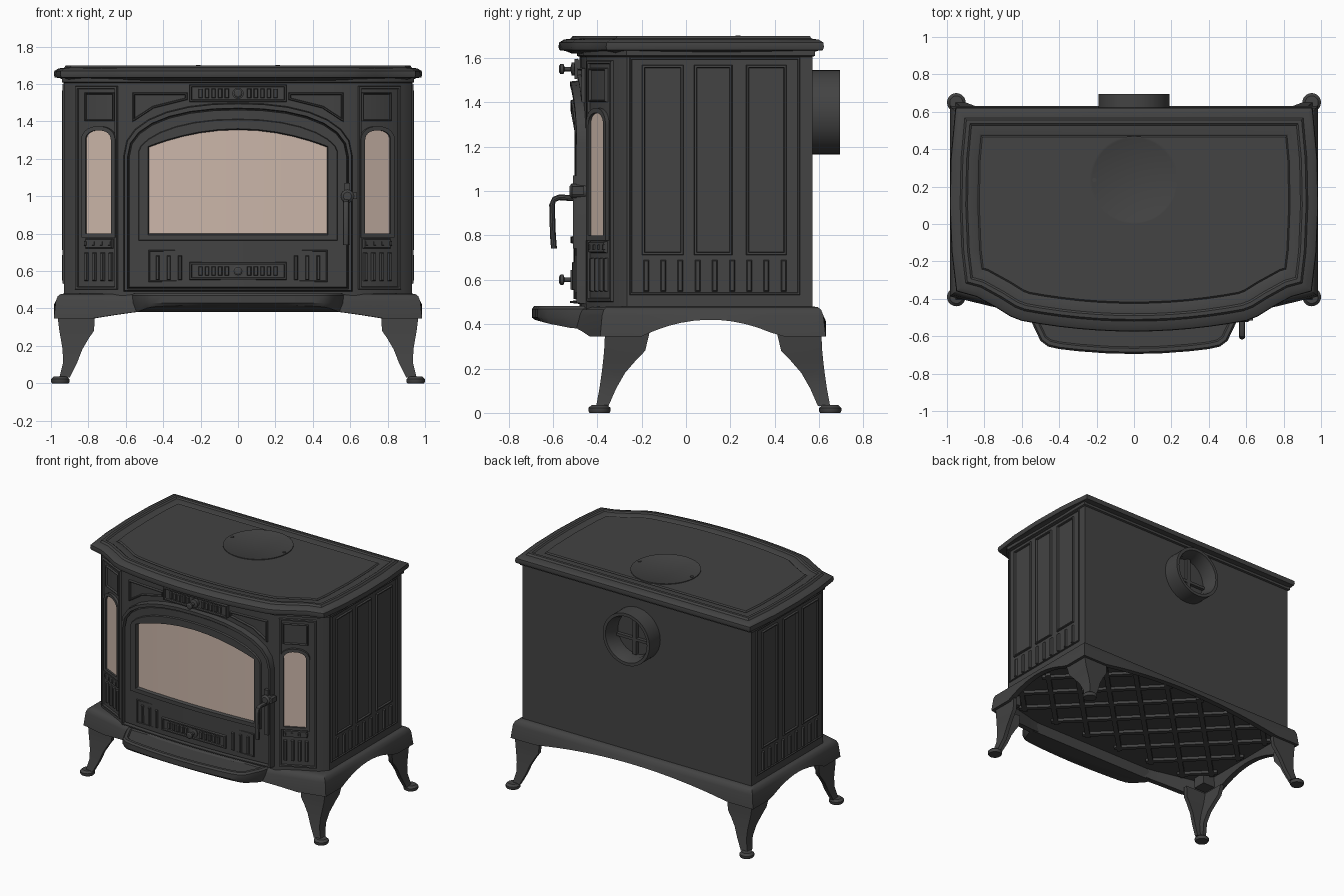
import bpy, bmesh, math
from mathutils import Vector

if "Cube" in bpy.data.objects:
    bpy.data.objects.remove(bpy.data.objects["Cube"])

def material(name, rgb):
    m = bpy.data.materials.new(name)
    m.diffuse_color = (*rgb, 1)
    m.use_nodes = True
    m.node_tree.nodes["Principled BSDF"].inputs["Base Color"].default_value = m.diffuse_color
    return m

IRON = material("cast iron", (0.056, 0.056, 0.056))
GLASS = material("warm glass", (0.60, 0.47, 0.40))
parts = {}

# ---------- helpers ----------
def loft(name, rings, closed=False):
    """Skin matching rings into the named part; capped unless closed."""
    bm = parts.setdefault(name, bmesh.new())
    vs = [[bm.verts.new(p) for p in r] for r in rings]
    n = len(vs[0])
    pairs = list(zip(vs, vs[1:])) + ([(vs[-1], vs[0])] if closed else [])
    for a, b in pairs:
        for i in range(n):
            j = (i + 1) % n
            bm.faces.new((a[i], a[j], b[j], b[i]))
    if not closed:
        bm.faces.new(vs[0][::-1])
        bm.faces.new(vs[-1])

def offset(poly, d):
    """Inset a counter-clockwise polygon by d."""
    out = []
    for i, b in enumerate(poly):
        a, c, b = Vector(poly[i - 1]), Vector(poly[(i + 1) % len(poly)]), Vector(b)
        e, f = (b - a).normalized(), (c - b).normalized()
        n1, n2 = Vector((-e.y, e.x)), Vector((-f.y, f.x))
        out.append(tuple(b + (n1 + n2) * d / max(0.3, 1 + n1.dot(n2))))
    return out

def sym(right):
    return right + [(-x, y) for x, y in reversed(right) if x > 1e-6]

def resample(poly, step):
    out = []
    for i, a in enumerate(poly):
        a, b = Vector(a), Vector(poly[(i + 1) % len(poly)])
        k = max(1, round((b - a).length / step))
        out += [tuple(a.lerp(b, t / k)) for t in range(k)]
    return out

def rect(u0, u1, v0, v1):
    return [(u0, v0), (u1, v0), (u1, v1), (u0, v1)]

def arch(c, h, z0, zs, zt, p=2.3, q=0.45, n=14):
    ts = [-math.cos(math.pi * i / n) for i in range(n + 1)]
    top = [(c + h * t, zs + (zt - zs) * max(0, 1 - abs(t) ** p) ** q) for t in reversed(ts)]
    return [(c + h * t, z0) for t in ts] + top

def plate(name, poly, place, w0, w1, inner=None, b=0.006):
    """Slab or frame standing out of a wall from w0 to w1."""
    P = lambda pts, w: [place(u, v, w) for u, v in pts]
    if inner:
        loft(name, [P(poly, w0), P(offset(poly, b), w1), P(offset(inner, -b), w1), P(inner, w0)], True)
    else:
        loft(name, [P(poly, w0), P(offset(poly, b), w1)])

def frame(name, poly, place, w, border):
    plate(name, poly, place, -0.004, w, offset(poly, border), 0.004)

def box(name, x0, x1, y0, y1, z0, z1):
    loft(name, [[(x, y, z) for x, y in rect(x0, x1, y0, y1)] for z in (z0, z1)])

def lathe(name, prof, cx, c2, axis, n=32):
    rings = []
    for r, t in prof:
        cs = [(cx + r * math.cos(2 * math.pi * i / n), c2 + r * math.sin(2 * math.pi * i / n)) for i in range(n)]
        rings.append([(a, t, b) if axis == 'y' else (a, b, t) for a, b in cs])
    loft(name, rings)

# ---------- wall placements: (u, height, distance out) -> point ----------
def front_y(x):
    return -0.48 + 0.03 * (x / 0.62) ** 2
def front(u, v, w):
    return (u, front_y(u) - w, v)
def side(s):
    return lambda u, v, w: (s * (0.93 + w), u, v)
def facet(s):
    return lambda u, v, w: (s * (u + 0.44 * w), -0.32 - (0.885 - u) * 0.4906 - 0.898 * w, v)

# ---------- firebox body ----------
body = sym([(x, front_y(x)) for x in (0, .1, .2, .3, .4, .5, .62)] + [(.885, -.32), (.93, -.265), (.93, .57)])
loft("body", [[(x, y, z) for x, y in offset(body, d)] for d, z in
              ((0, .46), (0, 1.605), (-.012, 1.61), (-.012, 1.64))])

# ---------- top plate with moulded rim ----------
top = sym([(x, -.575 + .065 * (x / .64) ** 2) for x in (0, .1, .2, .3, .4, .5, .6)] +
          [(.66, -.495), (.74, -.445), (.84, -.39), (.95, -.36), (.975, -.15), (.985, .1), (.98, .35), (.955, .622)])
loft("top_plate", [[(x, y, z) for x, y in offset(top, d)] for d, z in
     ((.06, 1.62), (.03, 1.632), (.005, 1.635), (0, 1.65), (.003, 1.67), (.025, 1.683), (.055, 1.687),
      (.065, 1.70), (.085, 1.70), (.095, 1.692), (.14, 1.692), (.15, 1.686), (.158, 1.694))])
lathe("top_lid", [(.235, 1.685), (.235, 1.699), (.226, 1.699), (.222, 1.697)], 0, .235, 'z', 48)
for s in (-1, 1):
    lathe("lid_pin", [(.012, 1.69), (.012, 1.702)], s * .212, .235, 'z', 10)

# ---------- base skirt with arched lower edge ----------
def front_z(x):
    return .345 + .07 * max(0, 1 - (x / .78) ** 2)
def skirt_z(x, y):
    if abs(x) > .92:
        return .345 + .075 * max(0, 1 - ((y - .11) / .31) ** 2)
    return front_z(x)
skirt = resample(sym([(0, -.53), (.3, -.52), (.56, -.475), (.66, -.45), (.97, -.375), (.97, .615)]), .06)
low = [skirt_z(x, y) for x, y in skirt]
ring = lambda d, z: [(x, y, z) for x, y in offset(skirt, d)]
edge = lambda d: [(x, y, z) for (x, y), z in zip(offset(skirt, d), low)]
loft("base_skirt", [ring(.035, .45), edge(.025), edge(-.015), ring(-.004, .44), ring(.006, .465),
                    ring(.022, .477), ring(.045, .48)])

# ---------- hearth ledge ----------
hearth = sym([(x, -.695 + .035 * (x / .46) ** 2) for x in (0, .15, .3, .4)] +
             [(.46, -.655), (.5, -.625), (.55, -.52), (.57, -.45)])
under = [(x, y, max(front_z(x), .365 + max(0, -.48 - y) * .27)) for x, y in offset(hearth, .015)]
loft("hearth_ledge", [under] + [[(x, y, z) for x, y in offset(hearth, d)] for d, z in
     ((0, .43), (0, .468), (.01, .481), (.03, .481), (.038, .472))])

# ---------- legs and feet ----------
for sx in (-1, 1):
    for sy, y0, fy in ((-1, -.365, -.39), (1, .61, .65)):
        rings = []
        for z, x, dy, a in ((.36, .965, 0, .2), (.28, .955, .004, .185), (.24, .948, .008, .15), (.18, .938, .015, .105),
                            (.11, .935, .025, .075), (.03, .955, .04, .055)):
            t, cy = min(.03, a * .5), y0 + sy * dy
            rings.append([(sx * (x - u), cy - sy * v, z) for u, v in
                          ((0, 0), (a, 0), (a, t), (t, t), (t, a), (0, a))])
        loft("legs", rings)
        lathe("feet", [(.045, 0), (.05, .008), (.05, .022), (.035, .036)], sx * .95, fy, 'z', 20)
        cx, cy = sx * .89, y0 - sy * .075
        box("leg_brackets", cx - .05, cx + .05, cy - .05, cy + .05, .37, .46)

# ---------- ribs under the floor ----------
for s in (-1, 1):
    for k in range(-4, 5):
        c = k * .29
        xa, xb = max(-.9, c - .46), min(.9, c + .46)
        if xb - xa > .1:
            w = .012
            a, b = (xa, .1 + s * (xa - c)), (xb, .1 + s * (xb - c))
            loft("floor_ribs", [[(x + w, y - s * w, z), (x - w, y + s * w, z), (x - w, y + s * w, .455), (x + w, y - s * w, .455)]
                                for x, y in (a, b) for z in (.43,)])

# ---------- flue collar, open at the back ----------
lathe("flue_collar", [(.19, .56), (.19, .695), (.168, .695), (.15, .64), (.15, .575)], 0, 1.355, 'y', 40)
box("flue_damper", -.015, .015, .57, .60, 1.21, 1.50)
box("flue_damper", -.145, .145, .57, .60, 1.31, 1.33)

# ---------- side walls and angled front corners ----------
for s in (-1, 1):
    S, F = side(s), facet(s)
    frame("side_border", rect(-.255, .515, .53, 1.605), S, .008, .014)
    for u0, u1 in ((-.2, -.01), (.035, .21), (.27, .455)):
        frame("side_panels", rect(u0, u1, .71, 1.57), S, .012, .016)
    for i in range(9):
        u = -.18 + .0775 * i
        plate("side_flutes", rect(u - .014, u + .014, .545, .69), S, -.004, .012)
    win = arch(.74, .068, .80, 1.30, 1.352)
    plate("corner_glass", win, F, -.004, .005, b=0)
    plate("corner_window_frame", offset(win, -.022), F, -.004, .018, win, 0)
    frame("corner_border", rect(.64, .87, .50, 1.59), F, .012, .018)
    frame("corner_panel", rect(.66, .82, 1.40, 1.555), F, .014, .012)
    plate("corner_vent", rect(.665, .815, .72, .775), F, -.004, .016)
    for i in range(4):
        u = .68 + .043 * i
        plate("corner_flutes", rect(u - .012, u + .012, .545, .70), F, -.004, .014)
        plate("corner_vent", rect(u - .008, u + .008, .735, .76), F, .01, .022, b=.003)

# ---------- door with arched window ----------
pane = arch(0, .475, .80, 1.262, 1.355, 2, 1)
plate("door_hood", arch(0, .612, .49, 1.22, 1.50), front, -.01, .042, arch(0, .585, .51, 1.21, 1.465))
plate("door", arch(0, .587, .508, 1.21, 1.467), front, -.01, .028, pane)
plate("door_moulding", arch(0, .535, .76, 1.24, 1.415, 2.2, .6), front, .02, .04, pane)
cols = [(-.48 + .06 * i) for i in range(17)]
loft("door_glass", [[front(x, z, w) for z, w in
      ((.795, 0), (.795, .012), (1.267 + .093 * (1 - (x / .48) ** 2), .012), (1.267 + .093 * (1 - (x / .48) ** 2), 0))]
      for x in cols])
frame("door_lower_panel", rect(-.48, .48, .54, .715), lambda u, v, w: front(u, v, w + .027), .01, .012)
for s in (-1, 1):
    for u in (.31, .37, .43):
        plate("door_flutes", rect(s * u - .012, s * u + .012, .55, .685), front, .02, .04)
    sp = [(.27, 1.555), (.27, 1.515), (.45, 1.47), (.565, 1.395), (.565, 1.555)]
    sp = sp if s > 0 else [(-x, z) for x, z in reversed(sp)]
    frame("spandrel_panels", sp, front, .016, .014)

# ---------- air vents with knobs ----------
for z, w in ((1.55, .016), (.60, .034)):
    vent = rect(-.26, .26, z - .047, z + .047)
    plate("air_vents", vent, front, -.004, w)
    plate("air_vents", vent, front, w - .004, w + .012, offset(vent, .014), .003)
    for i in range(5):
        for s in (-1, 1):
            u = s * (.06 + .035 * i)
            plate("vent_bars", rect(u - .011, u + .011, z - .025, z + .025), front, w - .004, w + .008, b=.003)
    lathe("vent_knobs", [(.03, -.48), (.03, -.515), (.01, -.52), (.01, -.548), (.023, -.552), (.023, -.566), (.014, -.572)],
          0, z, 'y', 20)

# ---------- latch and handle ----------
lathe("door_latch", [(.035, -.45), (.035, -.515), (.022, -.525)], .585, 1.0, 'y', 16)
box("door_latch", .57, .635, -.515, -.46, .985, 1.02)
box("door_latch", .57, .60, -.51, -.45, .74, 1.07)
path = [(-.48, .965), (-.57, .972), (-.595, .962), (-.604, .935), (-.60, .80), (-.595, .74)]
loft("door_handle", [[(.578 + .016 * math.cos(a), y + .014 * math.sin(a) * ny, z + .014 * math.sin(a) * nz)
      for a in [2 * math.pi * i / 10 for i in range(10)]]
      for (y, z), (ny, nz) in zip(path, ((0, 1), (0, 1), (-.5, .8), (-.95, .3), (-1, 0), (-1, 0)))])

# ---------- turn every part into an object ----------
for name, bm in parts.items():
    bmesh.ops.recalc_face_normals(bm, faces=bm.faces[:])
    me = bpy.data.meshes.new(name)
    bm.to_mesh(me)
    bm.free()
    me.materials.append(GLASS if name.endswith("glass") else IRON)
    ob = bpy.data.objects.new(name, me)
    bpy.context.collection.objects.link(ob)
    bpy.ops.object.select_all(action='DESELECT')
    ob.select_set(True)
    bpy.context.view_layer.objects.active = ob
    bpy.ops.object.shade_smooth_by_angle(angle=math.radians(32))
